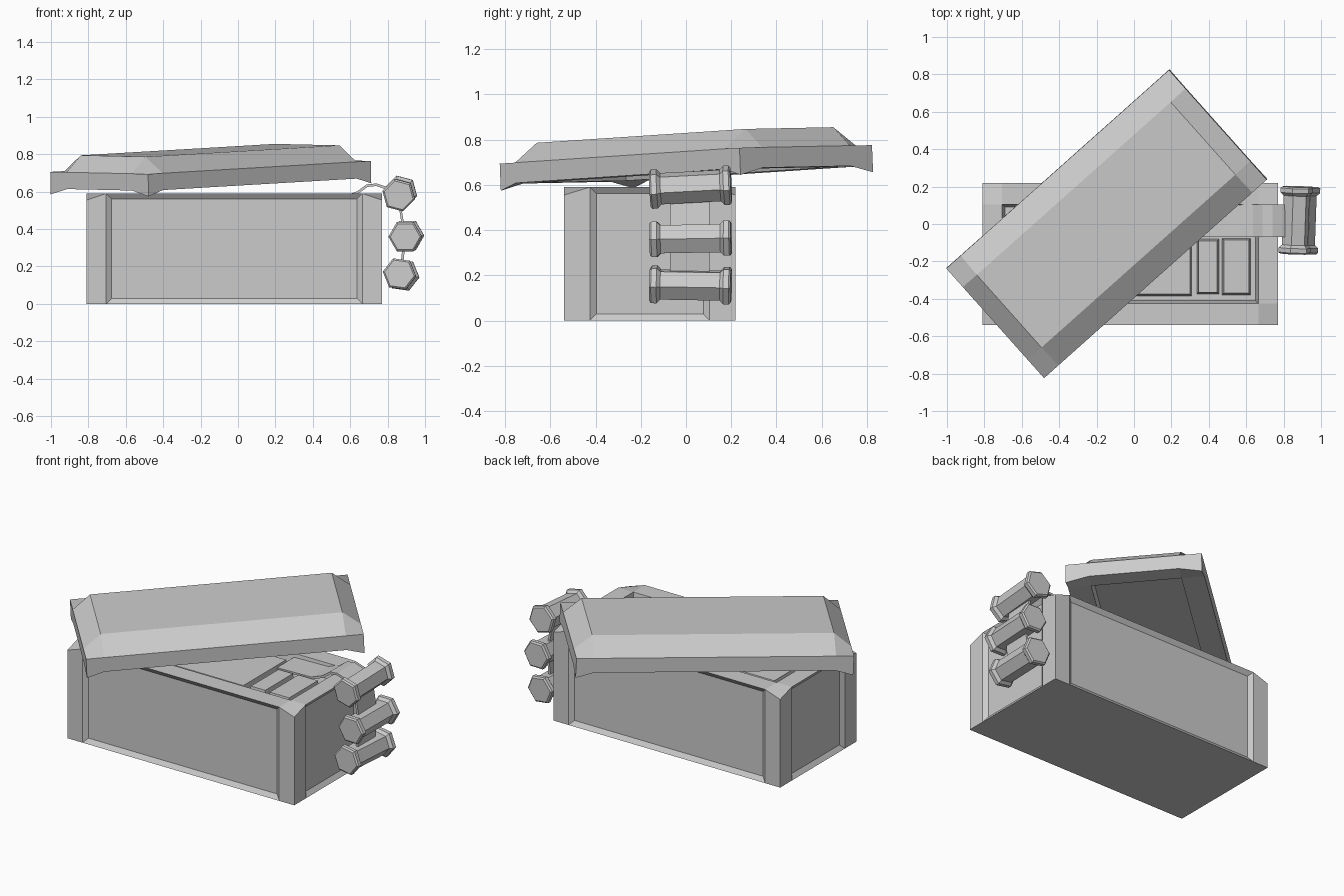
import bpy, bmesh
from math import radians, sin, cos, tau

if "Cube" in bpy.data.objects:
    bpy.data.objects.remove(bpy.data.objects["Cube"])


def finish(bm, name, loc=(0, 0, 0), rot=(0, 0, 0)):
    bmesh.ops.recalc_face_normals(bm, faces=bm.faces[:])
    me = bpy.data.meshes.new(name)
    bm.to_mesh(me)
    bm.free()
    ob = bpy.data.objects.new(name, me)
    ob.location, ob.rotation_euler = loc, rot
    bpy.context.collection.objects.link(ob)
    return ob


def outer_ring(bm, hx, hy, mx, my, z_mid, z_corner):
    # corner, then two side points, repeated around the rectangle
    pts = []
    for sx, sy in ((-1, -1), (1, -1), (1, 1), (-1, 1)):
        a, b = (sx * hx, sy * my, z_mid), (sx * mx, sy * hy, z_mid)
        c = (sx * hx, sy * hy, z_corner)
        pts += [a, c, b] if sx == sy else [b, c, a]
    return [bm.verts.new(p) for p in pts]


def inner_ring(bm, mx, my, z):
    return [bm.verts.new((sx * mx, sy * my, z))
            for sx, sy in ((-1, -1), (1, -1), (1, 1), (-1, 1))]


def bridge(bm, a, b):
    n = len(a)
    return [bm.faces.new((a[i], a[(i + 1) % n], b[(i + 1) % n], b[i])) for i in range(n)]


def rim(bm, ring, inner):
    # corner quads and side quads between a 12-point ring and a rectangle
    for k in range(4):
        p = ring[3 * k:3 * k + 3]
        bm.faces.new((p[0], p[1], p[2], inner[k]))
        bm.faces.new((p[2], ring[(3 * k + 3) % 12], inner[(k + 1) % 4], inner[k]))


# crate body with recessed side panels and an open top
bm = bmesh.new()
dims = (0.79, 0.38, 0.685, 0.265)
low = outer_ring(bm, *dims, 0, 0)
top = outer_ring(bm, *dims, 0.59, 0.555)
sides = bridge(bm, low, top)
bm.faces.new(low)
lip = inner_ring(bm, 0.685, 0.265, 0.59)
floor = inner_ring(bm, 0.67, 0.25, 0.5)
rim(bm, top, lip)
bridge(bm, lip, floor)
bm.faces.new(floor)
bmesh.ops.recalc_face_normals(bm, faces=bm.faces[:])
bmesh.ops.inset_individual(bm, faces=sides[2::3], thickness=0.04, depth=-0.02)
finish(bm, "crate_body", (-0.02, -0.16, 0))

# skewed lid, hollow underneath
bm = bmesh.new()
dims = (0.798, 0.393, 0.695, 0.26)
low = outer_ring(bm, *dims, 0, -0.03)
top = outer_ring(bm, *dims, 0.09, 0.09)
bridge(bm, low, top)
plateau = inner_ring(bm, 0.695, 0.26, 0.176)
rim(bm, top, plateau)
bm.faces.new(plateau)
lip = inner_ring(bm, 0.695, 0.26, 0)
ceiling = inner_ring(bm, 0.68, 0.25, 0.05)
rim(bm, low, lip)
bridge(bm, lip, ceiling)
bm.faces.new(ceiling)
finish(bm, "lid", (-0.145, 0.003, 0.645), (0.015, -0.044, radians(41.7)))


# packed contents just below the rim
def block(name, x0, x1, y0, y1, z0, z1):
    bm = bmesh.new()
    bmesh.ops.create_cube(bm, size=1)
    for v in bm.verts:
        taper = 0.01 if v.co.z > 0 else 0
        v.co.x = x1 - taper if v.co.x > 0 else x0 + taper
        v.co.y = y1 - taper if v.co.y > 0 else y0 + taper
        v.co.z = z1 if v.co.z > 0 else z0
    finish(bm, name)


block("packed_slab", -0.66, 0.31, -0.385, 0.06, 0.49, 0.565)
block("packed_block_1", 0.335, 0.455, -0.375, -0.08, 0.49, 0.57)
block("packed_block_2", 0.47, 0.625, -0.38, -0.075, 0.49, 0.57)

# strap draped over the rim
path = [(0.32, 0.56), (0.56, 0.565), (0.64, 0.595), (0.69, 0.632), (0.74, 0.637),
        (0.79, 0.62), (0.855, 0.59), (0.892, 0.36), (0.87, 0.15)]
bm = bmesh.new()
rows = [[bm.verts.new((x, y, z)) for y in (-0.07, 0.105)] for x, z in path]
for a, b in zip(rows, rows[1:]):
    bm.faces.new((a[0], a[1], b[1], b[0]))
strap = finish(bm, "strap")
mod = strap.modifiers.new("thickness", "SOLIDIFY")
mod.thickness, mod.offset = 0.014, 0

# six-sided rolls with flared ends hanging on the strap
profile = [(-0.18, 0.08), (-0.172, 0.09), (-0.148, 0.09), (-0.132, 0.072),
           (0.132, 0.072), (0.148, 0.09), (0.172, 0.09), (0.18, 0.08)]
for i, (x, z, turn, pitch, yaw) in enumerate(
        [(0.865, 0.59, 45, 3, -2), (0.90, 0.362, 0, 1, -2), (0.872, 0.157, -8, -1, -3)]):
    bm = bmesh.new()
    rings = [[bm.verts.new((r * cos(tau * k / 6 + radians(turn)), y,
                            r * sin(tau * k / 6 + radians(turn)))) for k in range(6)]
             for y, r in profile]
    for a, b in zip(rings, rings[1:]):
        bridge(bm, a, b)
    bm.faces.new(rings[0])
    bm.faces.new(rings[-1])
    finish(bm, f"hanging_roll_{i + 1}", (x, 0.02, z), (radians(pitch), 0, radians(yaw)))
